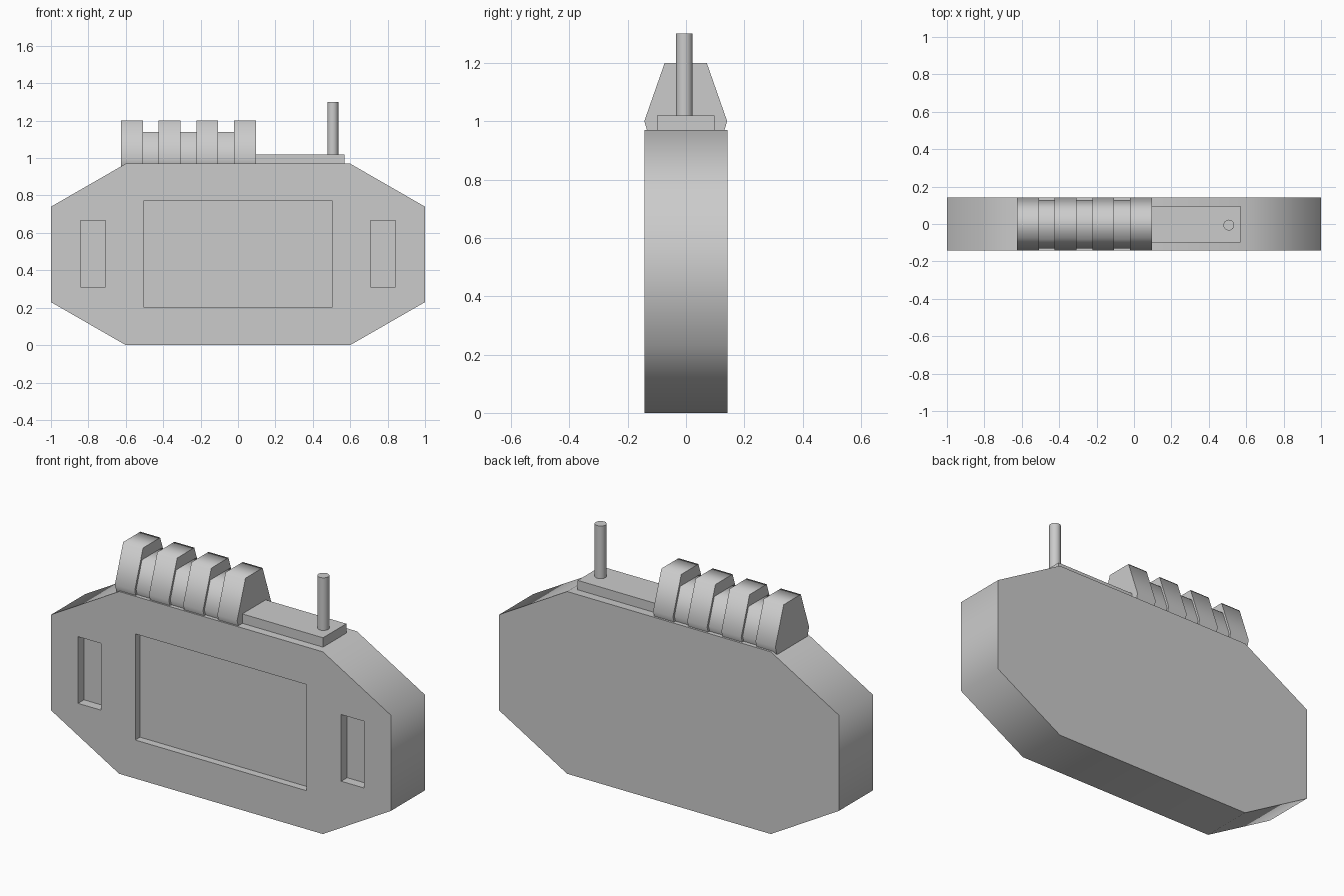
import bpy, bmesh
from math import radians

if "Cube" in bpy.data.objects:
    bpy.data.objects.remove(bpy.data.objects["Cube"])


def smooth(obj, angle=75):
    bpy.ops.object.select_all(action='DESELECT')
    obj.select_set(True)
    bpy.context.view_layer.objects.active = obj
    bpy.ops.object.shade_smooth_by_angle(angle=radians(angle))


def prism(name, profile, offset):
    """Extrude a closed 3D outline along offset."""
    bm = bmesh.new()
    face = bm.faces.new([bm.verts.new(p) for p in profile])
    ext = bmesh.ops.extrude_face_region(bm, geom=[face], use_keep_orig=True)
    verts = [g for g in ext['geom'] if isinstance(g, bmesh.types.BMVert)]
    bmesh.ops.translate(bm, verts=verts, vec=offset)
    bmesh.ops.recalc_face_normals(bm, faces=bm.faces)
    mesh = bpy.data.meshes.new(name)
    bm.to_mesh(mesh)
    bm.free()
    obj = bpy.data.objects.new(name, mesh)
    bpy.context.collection.objects.link(obj)
    return obj


def box(name, x0, x1, y0, y1, z0, z1):
    outline = [(x0, y0, z0), (x1, y0, z0), (x1, y0, z1), (x0, y0, z1)]
    return prism(name, outline, (0, y1 - y0, 0))


def ridge(name, x0, x1, half):
    """Symmetric (y, z) half profile extruded along x."""
    yz = half + [(-y, z) for y, z in reversed(half)]
    obj = prism(name, [(x0, y - 0.001, z) for y, z in yz], (x1 - x0, 0, 0))
    smooth(obj)
    return obj


# Octagonal body
HALF = 0.143
right = [(0.6, 0.0), (1.0, 0.23), (1.0, 0.74), (0.6, 0.97)]
outline = right + [(-x, z) for x, z in reversed(right)]
body = prism("body", [(x, -HALF, z) for x, z in outline], (0, 2 * HALF, 0))

# Recessed screen and side slots
recesses = [("screen_cutter", -0.505, 0.505, 0.205, 0.77, 0.04),
            ("left_slot_cutter", -0.842, -0.708, 0.31, 0.665, 0.05),
            ("right_slot_cutter", 0.708, 0.842, 0.31, 0.665, 0.05)]
for name, x0, x1, z0, z1, depth in recesses:
    cutter = box(name, x0, x1, -0.3, -HALF + depth, z0, z1)
    cutter.hide_render = True
    mod = body.modifiers.new(name, 'BOOLEAN')
    mod.operation = 'DIFFERENCE'
    mod.solver = 'EXACT'
    mod.object = cutter
    bpy.context.view_layer.objects.active = body
    bpy.ops.object.modifier_apply(modifier=mod.name)
    bpy.data.objects.remove(cutter)
smooth(body)

# Four tall ribs joined by lower spacers
tall = [(0.112, 0.90), (0.142, 1.0), (0.072, 1.2)]
low = [(0.10, 0.90), (0.13, 1.0), (0.081, 1.14)]
pitch, width, start = 0.201, 0.117, -0.625
for i in range(4):
    x = start + i * pitch
    ridge(f"rib_{i + 1}", x, x + width, tall)
    if i < 3:
        ridge(f"rib_spacer_{i + 1}", x + width, x + pitch, low)

# Mounting plate with an upright pin
box("pin_plate", 0.09, 0.57, -0.099, 0.097, 0.95, 1.02)
bpy.ops.mesh.primitive_cylinder_add(vertices=16, radius=0.029, depth=0.29,
                                    location=(0.507, -0.006, 1.155))
pin = bpy.context.object
pin.name = "pin"
smooth(pin, 40)
